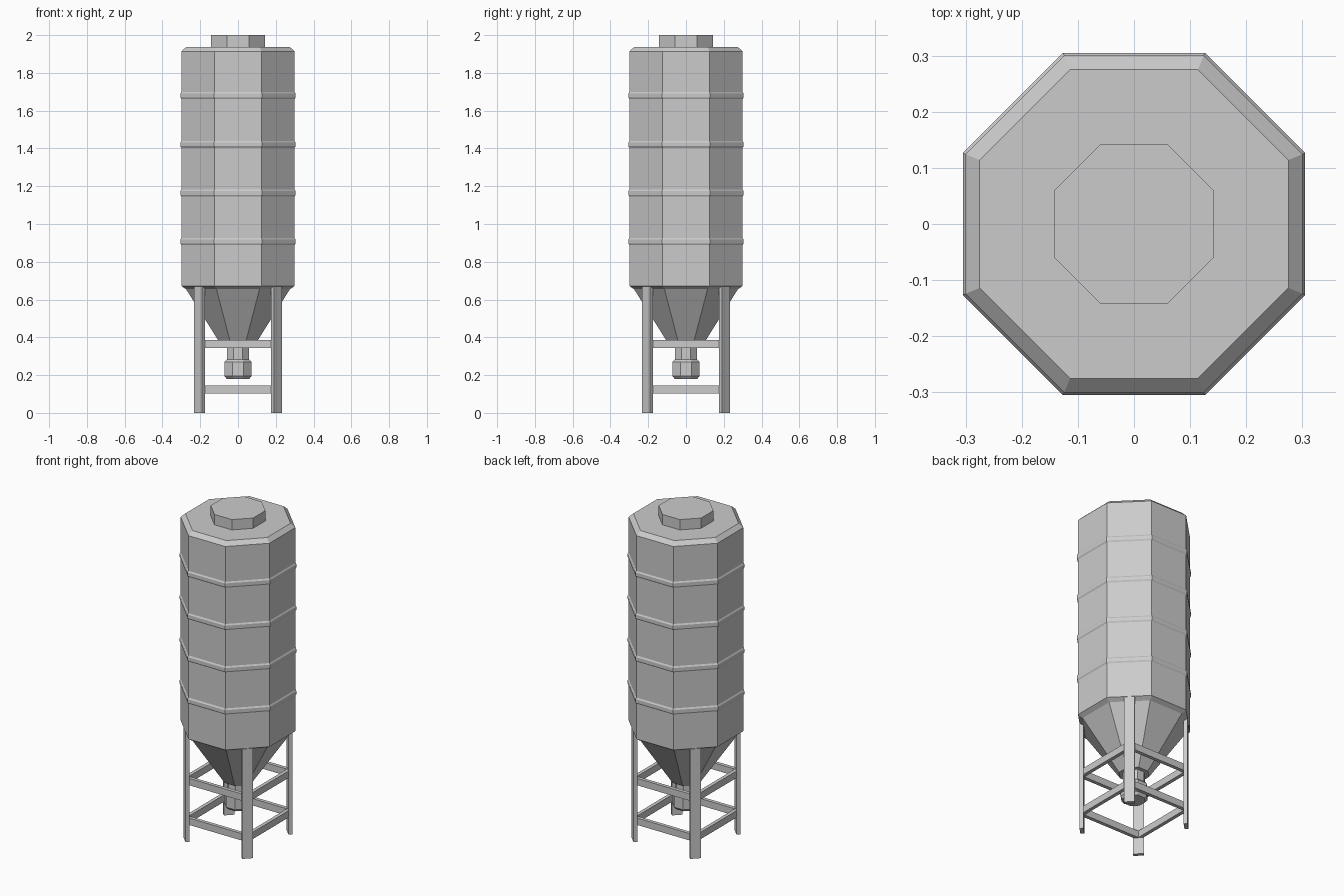
import bpy
import bmesh
from math import pi, cos, sin
from mathutils import Matrix

cube = bpy.data.objects.get("Cube")
if cube:
    bpy.data.objects.remove(cube, do_unlink=True)

GREY = (0.6, 0.6, 0.6, 1.0)
SIDES = 8

metal = bpy.data.materials.new("light grey metal")
metal.diffuse_color = GREY
metal.use_nodes = True
metal.node_tree.nodes["Principled BSDF"].inputs["Base Color"].default_value = GREY


def add_object(name, bm):
    bmesh.ops.recalc_face_normals(bm, faces=bm.faces)
    mesh = bpy.data.meshes.new(name)
    bm.to_mesh(mesh)
    bm.free()
    mesh.materials.append(metal)
    obj = bpy.data.objects.new(name, mesh)
    bpy.context.collection.objects.link(obj)
    return obj


def octagon_loft(name, profile):
    """Stack flat-fronted octagons given as (apothem, height) and cap the ends."""
    bm = bmesh.new()
    rings = []
    for apothem, z in profile:
        r = apothem / cos(pi / SIDES)
        angles = [(i + 0.5) * 2 * pi / SIDES for i in range(SIDES)]
        rings.append([bm.verts.new((r * cos(a), r * sin(a), z)) for a in angles])
    for low, high in zip(rings, rings[1:]):
        for i in range(SIDES):
            j = (i + 1) % SIDES
            bm.faces.new((low[i], low[j], high[j], high[i]))
    bm.faces.new(rings[0])
    bm.faces.new(rings[-1])
    return add_object(name, bm)


def turned_box(name, size, centre, angle):
    """Box placed at centre, then swung around the vertical axis."""
    bm = bmesh.new()
    matrix = Matrix.Rotation(angle, 4, "Z") @ Matrix.Translation(centre) @ Matrix.Diagonal((*size, 1))
    bmesh.ops.create_cube(bm, size=1, matrix=matrix)
    return add_object(name, bm)


# Tank with bevelled shoulders, running down into the hopper
octagon_loft("tank_and_hopper", [(0.08, 0.345), (0.275, 0.655), (0.30, 0.672),
                                 (0.30, 1.913), (0.275, 1.937)])
octagon_loft("top_hatch", [(0.143, 1.93), (0.143, 2.0)])

# Reinforcing bands
for n, z in enumerate((0.907, 1.164, 1.422, 1.68)):
    octagon_loft(f"band_{n + 1}", [(0.298, z - 0.022), (0.305, z - 0.01),
                                   (0.305, z + 0.01), (0.298, z + 0.022)])

# Outlet below the hopper
octagon_loft("outlet_neck", [(0.058, 0.27), (0.058, 0.36)])
octagon_loft("outlet_valve", [(0.06, 0.18), (0.072, 0.195), (0.072, 0.27), (0.06, 0.283)])

# Diagonal legs, with two levels of rails between them
for k, side in enumerate(("left", "back", "right", "front")):
    turn = k * pi / 2
    turned_box(f"leg_{k + 1}", (0.022, 0.06, 0.67), (0.289, 0, 0.335), turn + pi / 4)
    for level, z in (("lower", 0.123), ("upper", 0.365)):
        turned_box(f"{side}_{level}_rail", (0.022, 0.40, 0.042), (0.205, 0, z), turn)
